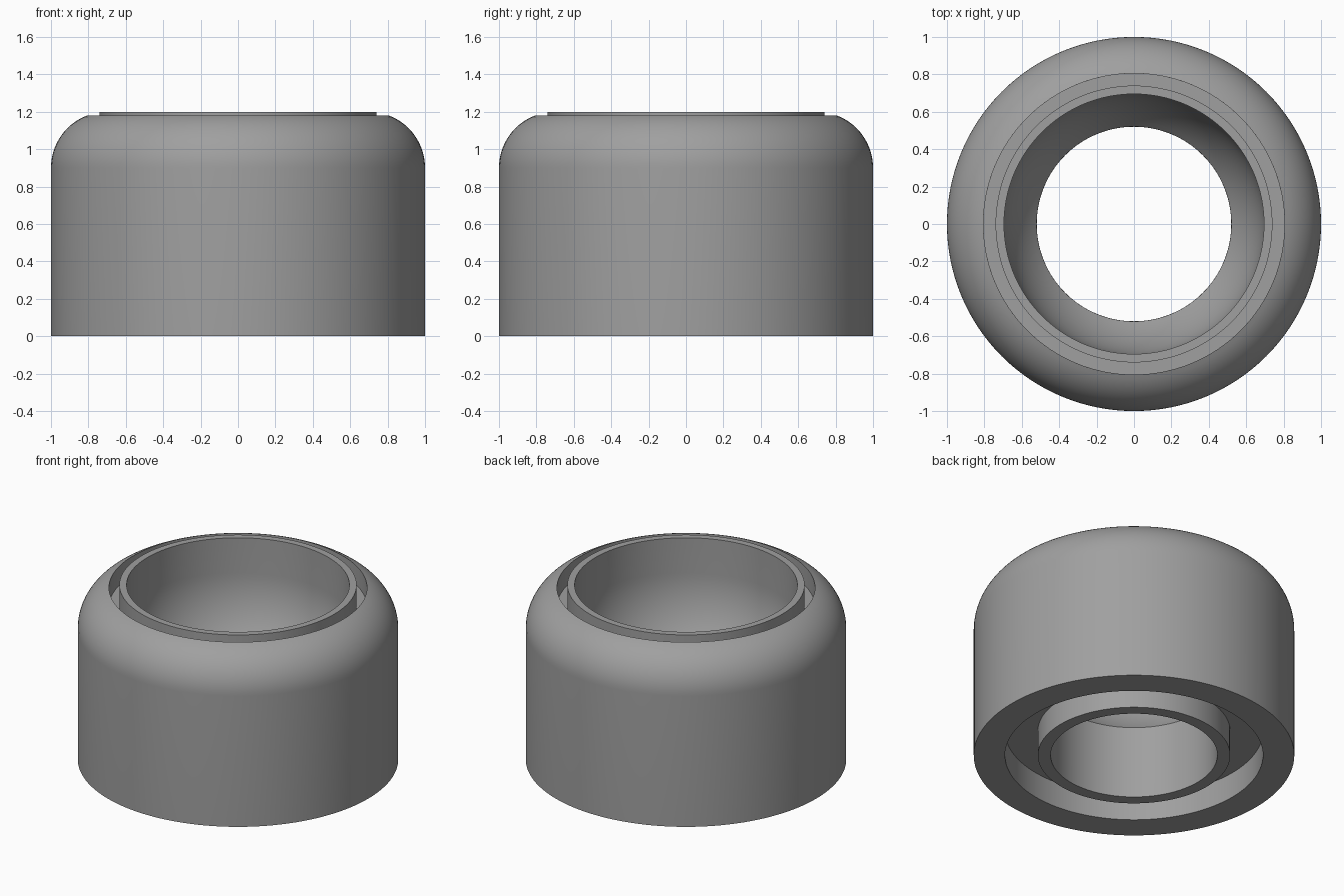
import bpy, bmesh, math

if "Cube" in bpy.data.objects:
    bpy.data.objects.remove(bpy.data.objects["Cube"])

SEGMENTS = 128

grey = bpy.data.materials.new("mid grey")
grey.diffuse_color = (0.35, 0.35, 0.35, 1)
grey.use_nodes = True
grey.node_tree.nodes["Principled BSDF"].inputs["Base Color"].default_value = grey.diffuse_color


def arc(cx, cz, r, start, end, steps):
    """Points (radius, height) along an arc, angles in degrees."""
    angles = [math.radians(start + (end - start) * i / steps) for i in range(steps + 1)]
    return [(cx + r * math.cos(a), cz + r * math.sin(a)) for a in angles]


def lathe(name, profile):
    """Revolve a closed (radius, height) profile around z."""
    bm = bmesh.new()
    rings = []
    for r, z in profile:
        rings.append([bm.verts.new((r * math.cos(t), r * math.sin(t), z))
                      for t in (2 * math.pi * k / SEGMENTS for k in range(SEGMENTS))])
    for i, a in enumerate(rings):
        b = rings[(i + 1) % len(rings)]
        for k in range(SEGMENTS):
            n = (k + 1) % SEGMENTS
            bm.faces.new((a[k], a[n], b[n], b[k]))
    bmesh.ops.recalc_face_normals(bm, faces=bm.faces)
    mesh = bpy.data.meshes.new(name)
    bm.to_mesh(mesh)
    bm.free()
    mesh.materials.append(grey)
    obj = bpy.data.objects.new(name, mesh)
    bpy.context.collection.objects.link(obj)
    bpy.ops.object.select_all(action='DESELECT')
    obj.select_set(True)
    bpy.context.view_layer.objects.active = obj
    bpy.ops.object.shade_smooth_by_angle(angle=math.radians(30))
    return obj


# Outer wall with rounded shoulder
shoulder = arc(0.7, 0.9, 0.3, 0, 69.5, 14)
# Groove around the thin lip at the top
groove = [(0.805, 1.05), (0.74, 1.05), (0.74, 1.2)]
# Round seat below the lip, narrowing to the through hole
seat = [(0.695, 1.2)] + arc(0.0, 0.96, 0.695, 0, -41.5, 14)
# Through hole and its tube, then the annular recess underneath
underside = [(0.52, 0.0), (0.6, 0.0), (0.6, 0.175), (0.805, 0.175), (0.805, 0.0)]

lathe("socket_body", [(1.0, 0.0)] + shoulder + groove + seat + underside)
